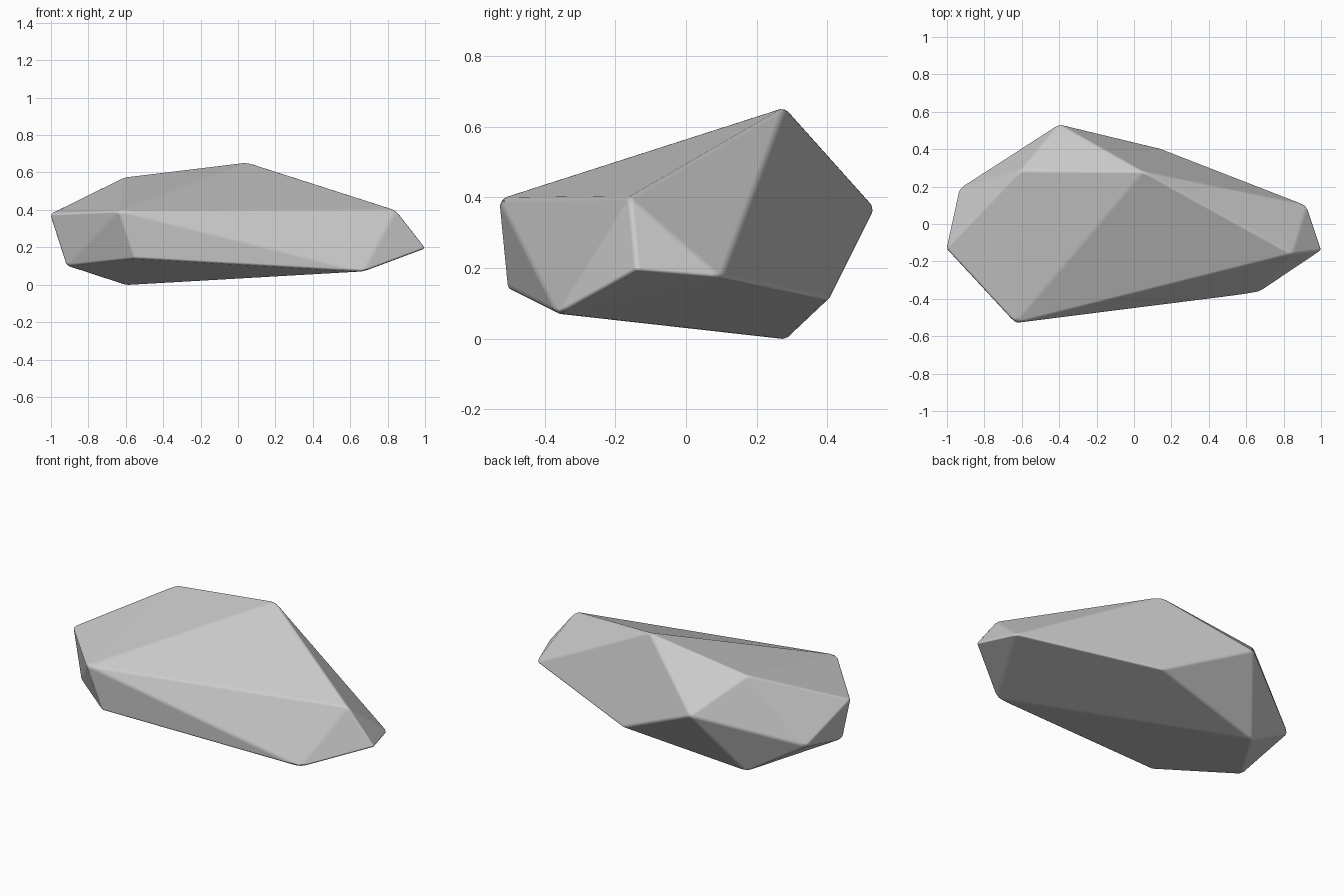
import bpy
import bmesh
import math

cube = bpy.data.objects.get("Cube")
if cube:
    bpy.data.objects.remove(cube, do_unlink=True)

# Stone colour
stone = bpy.data.materials.new("stone_grey")
stone.use_nodes = True
grey = (0.6, 0.6, 0.6, 1)
stone.diffuse_color = grey
bsdf = stone.node_tree.nodes["Principled BSDF"]
bsdf.inputs["Base Color"].default_value = grey
bsdf.inputs["Roughness"].default_value = 0.9

# Corner points of the faceted boulder
crest = [(0.05, 0.28, 0.655), (-0.61, 0.285, 0.575), (0.845, -0.16, 0.40),
         (-0.635, -0.53, 0.395)]
girdle = [(-1.005, -0.13, 0.38), (-0.40, 0.535, 0.37), (1.005, -0.14, 0.195),
          (0.925, 0.10, 0.175), (-0.935, 0.19, 0.20)]
base = [(-0.915, -0.18, 0.10), (-0.55, -0.505, 0.14), (-0.60, 0.285, -0.003),
        (0.67, -0.365, 0.07), (0.14, 0.405, 0.11)]

# Boulder: convex hull of the corners, with near-flat neighbours merged
bm = bmesh.new()
for p in crest + girdle + base:
    bm.verts.new(p)
hull = bmesh.ops.convex_hull(bm, input=bm.verts[:])
loose = [v for v in bm.verts if not v.link_faces]
bmesh.ops.delete(bm, geom=loose, context="VERTS")
bmesh.ops.dissolve_limit(bm, angle_limit=math.radians(3),
                         verts=bm.verts[:], edges=bm.edges[:])
bmesh.ops.recalc_face_normals(bm, faces=bm.faces[:])
mesh = bpy.data.meshes.new("boulder")
bm.to_mesh(mesh)
bm.free()
mesh.materials.append(stone)
boulder = bpy.data.objects.new("boulder", mesh)
bpy.context.collection.objects.link(boulder)

# Slightly worn edges
for poly in mesh.polygons:
    poly.use_smooth = True
bevel = boulder.modifiers.new("worn_edges", "BEVEL")
bevel.width = 0.012
bevel.segments = 2
bevel.limit_method = "ANGLE"
bevel.angle_limit = math.radians(5)
bevel.harden_normals = True
